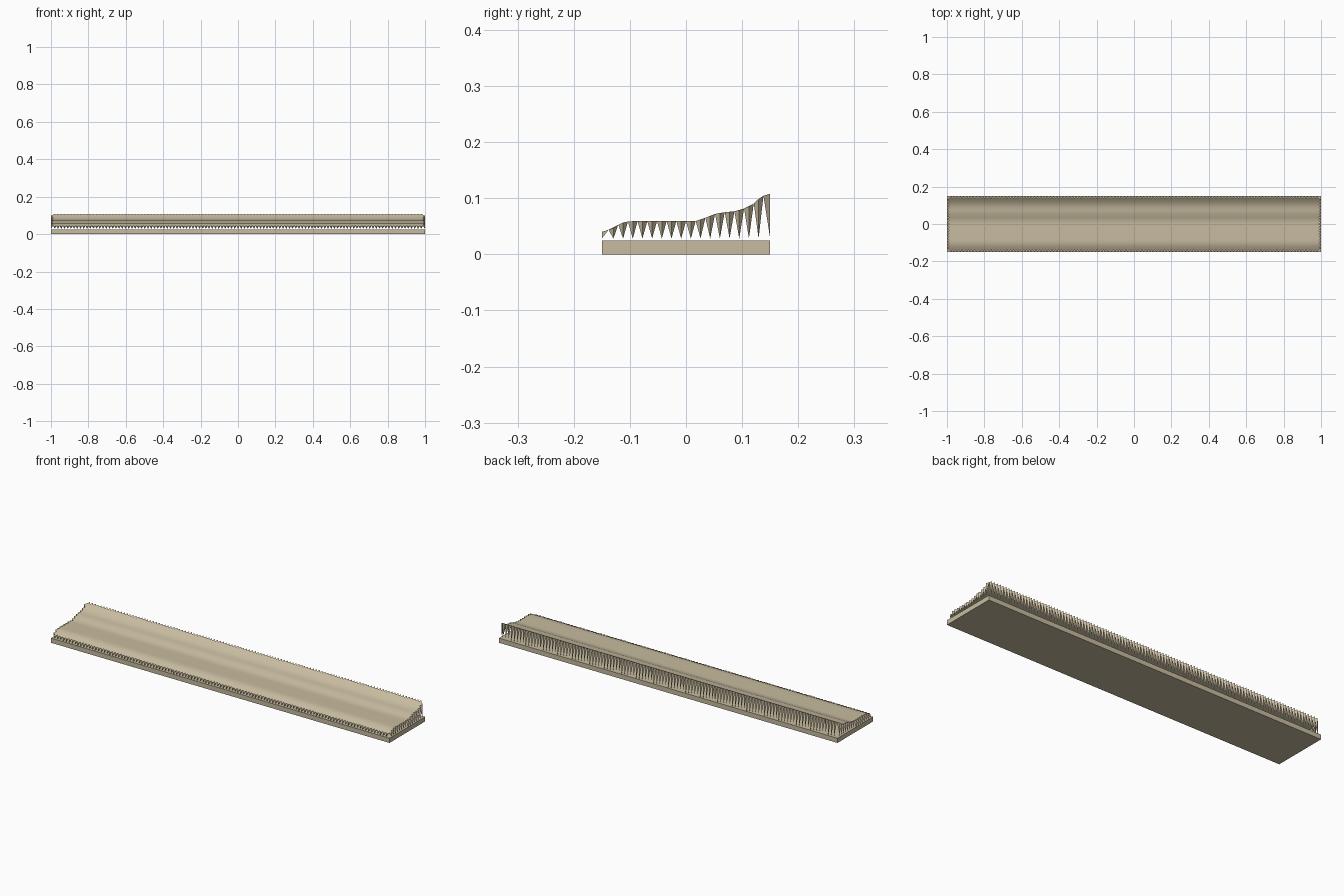
import bpy, bmesh

if "Cube" in bpy.data.objects:
    bpy.data.objects.remove(bpy.data.objects["Cube"])

HALF_X, HALF_Y, INSET = 1.0, 0.15, 0.012
BASE_TOP, TIP_Z = 0.025, 0.028
NX, NY = 115, 16
PROFILE = [(-.15, .04), (-.13, .046), (-.116, .056), (-.1, .059), (.016, .059),
           (.034, .065), (.052, .072), (.068, .075), (.084, .076), (.1, .08),
           (.118, .088), (.134, .103), (.15, .108)]

beige = bpy.data.materials.new("sand beige")
beige.diffuse_color = (0.578, 0.503, 0.352, 1)
beige.use_nodes = True
beige.node_tree.nodes["Principled BSDF"].inputs["Base Color"].default_value = beige.diffuse_color


def height(y):
    """Height of the moulded sheet at depth y."""
    for (y0, z0), (y1, z1) in zip(PROFILE, PROFILE[1:]):
        if y <= y1:
            return z0 + (z1 - z0) * (y - y0) / (y1 - y0)
    return PROFILE[-1][1]


def finish(name, bm, smooth=False):
    bmesh.ops.recalc_face_normals(bm, faces=bm.faces)
    mesh = bpy.data.meshes.new(name)
    bm.to_mesh(mesh)
    bm.free()
    mesh.materials.append(beige)
    for p in mesh.polygons:
        p.use_smooth = smooth
    obj = bpy.data.objects.new(name, mesh)
    bpy.context.collection.objects.link(obj)
    return obj


# Flat base slab
bm = bmesh.new()
bmesh.ops.create_cube(bm, size=1)
for v in bm.verts:
    v.co = (v.co.x * 2 * HALF_X, v.co.y * 2 * HALF_Y, (v.co.z + .5) * BASE_TOP)
finish("base_slab", bm)

# Wavy top sheet, constant profile along x
ix, iy = HALF_X - INSET, HALF_Y - INSET
xs = [-ix + 2 * ix * i / NX for i in range(NX + 1)]
ys = [-iy + 2 * iy * j / NY for j in range(NY + 1)]
bm = bmesh.new()
rows = [[bm.verts.new((x, y, height(y))) for x in xs] for y in ys]
for r0, r1 in zip(rows, rows[1:]):
    for i in range(NX):
        bm.faces.new((r0[i], r0[i + 1], r1[i + 1], r1[i]))
finish("top_sheet", bm, smooth=True)


# Hanging pointed teeth around the rim
def tooth(bm, a, b, out):
    va, vb = (bm.verts.new((x, y, height(y))) for x, y in (a, b))
    crown = bm.verts.new((out[0], out[1], height(out[1])))
    tip = bm.verts.new((out[0], out[1], TIP_Z))
    for f in ((va, vb, crown), (va, crown, tip), (crown, vb, tip), (vb, va, tip)):
        bm.faces.new(f)


for side, label in ((-1, "front"), (1, "back")):
    bm = bmesh.new()
    for x0, x1 in zip(xs, xs[1:]):
        tooth(bm, (x0, side * iy), (x1, side * iy), ((x0 + x1) / 2, side * HALF_Y))
    finish(label + "_teeth", bm)

for side, label in ((-1, "left"), (1, "right")):
    bm = bmesh.new()
    for y0, y1 in zip(ys, ys[1:]):
        tooth(bm, (side * ix, y0), (side * ix, y1), (side * HALF_X, (y0 + y1) / 2))
    finish(label + "_teeth", bm)
